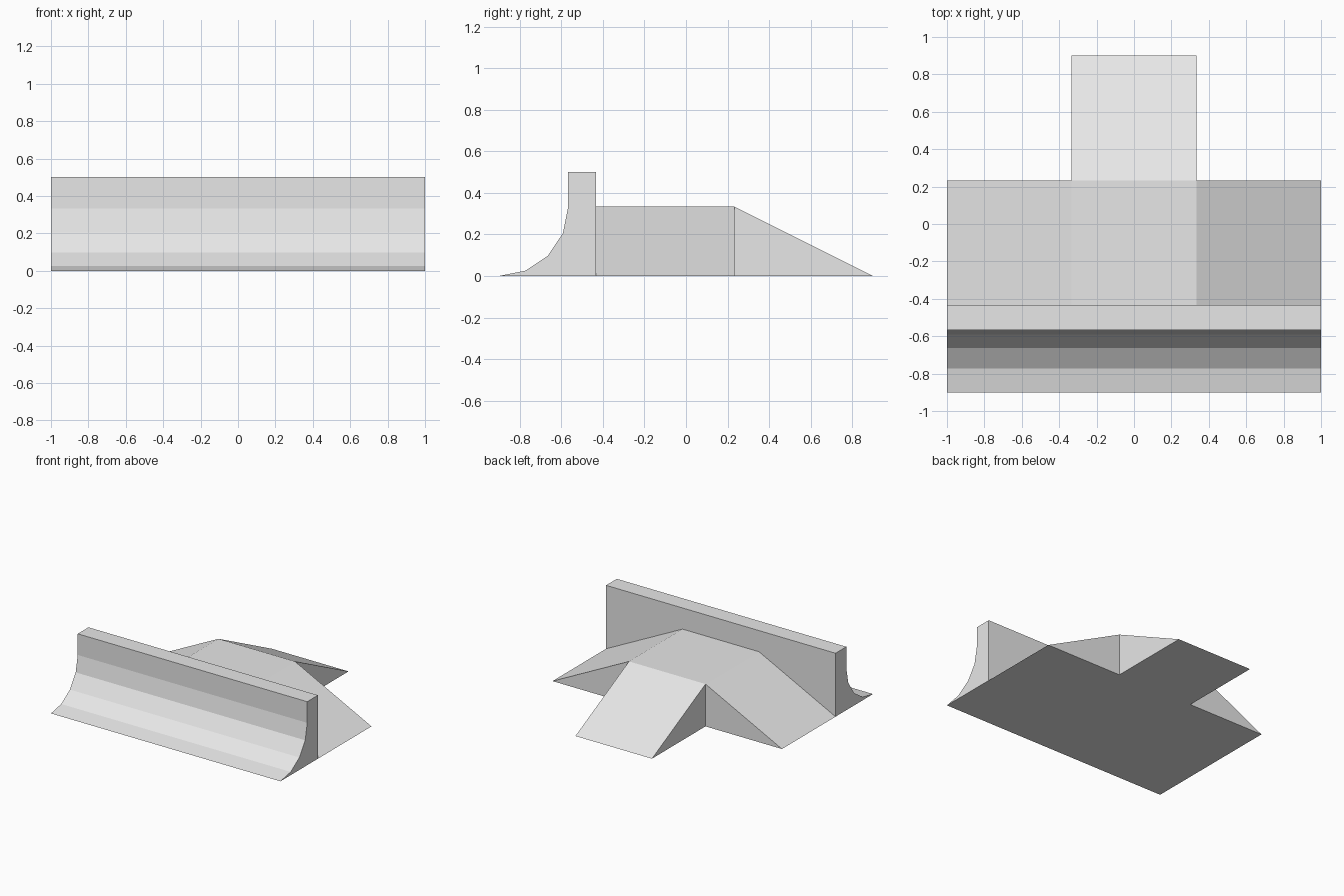
import bpy
import bmesh
from math import cos, sin, pi
from mathutils import Vector

cube = bpy.data.objects.get("Cube")
if cube:
    bpy.data.objects.remove(cube, do_unlink=True)

# Single plain grey
grey = bpy.data.materials.new("plain grey")
colour = (0.8, 0.8, 0.8, 1.0)
grey.diffuse_color = colour
grey.use_nodes = True
grey.node_tree.nodes["Principled BSDF"].inputs["Base Color"].default_value = colour


def prism(name, points, sweep):
    """Extrude a closed outline along the sweep vector into a solid."""
    bm = bmesh.new()
    face = bm.faces.new([bm.verts.new(p) for p in points])
    result = bmesh.ops.extrude_face_region(bm, geom=[face], use_keep_orig=True)
    moved = [v for v in result["geom"] if isinstance(v, bmesh.types.BMVert)]
    bmesh.ops.translate(bm, verts=moved, vec=Vector(sweep))
    bmesh.ops.recalc_face_normals(bm, faces=bm.faces)
    mesh = bpy.data.meshes.new(name)
    bm.to_mesh(mesh)
    bm.free()
    mesh.materials.append(grey)
    obj = bpy.data.objects.new(name, mesh)
    bpy.context.collection.objects.link(obj)
    return obj


unit = 1 / 3            # deck height, half deck width and curve radius
front, back = -0.9, 0.9
wall_back = -0.433
deck_back = back - 2 * unit
wall_top = 0.5

# Curved quarter pipe with its raised wall, swept across the full width
steps = 4
arc = [(front + unit * sin(i * pi / 2 / steps),
        unit * (1 - cos(i * pi / 2 / steps))) for i in range(steps + 1)]
outline = arc + [(front + unit, wall_top), (wall_back, wall_top), (wall_back, 0)]
prism("quarter_pipe", [(-1, y, z) for y, z in outline], (2, 0, 0))

# Flat deck with a sloping bank on each side
bank = [(-1, 0), (-unit, unit), (unit, unit), (1, 0)]
prism("deck_with_side_banks", [(x, wall_back, z) for x, z in bank],
      (0, deck_back - wall_back, 0))

# Straight ramp running down behind the deck
wedge = [(deck_back, 0), (deck_back, unit), (back, 0)]
prism("back_ramp", [(-unit, y, z) for y, z in wedge], (2 * unit, 0, 0))
